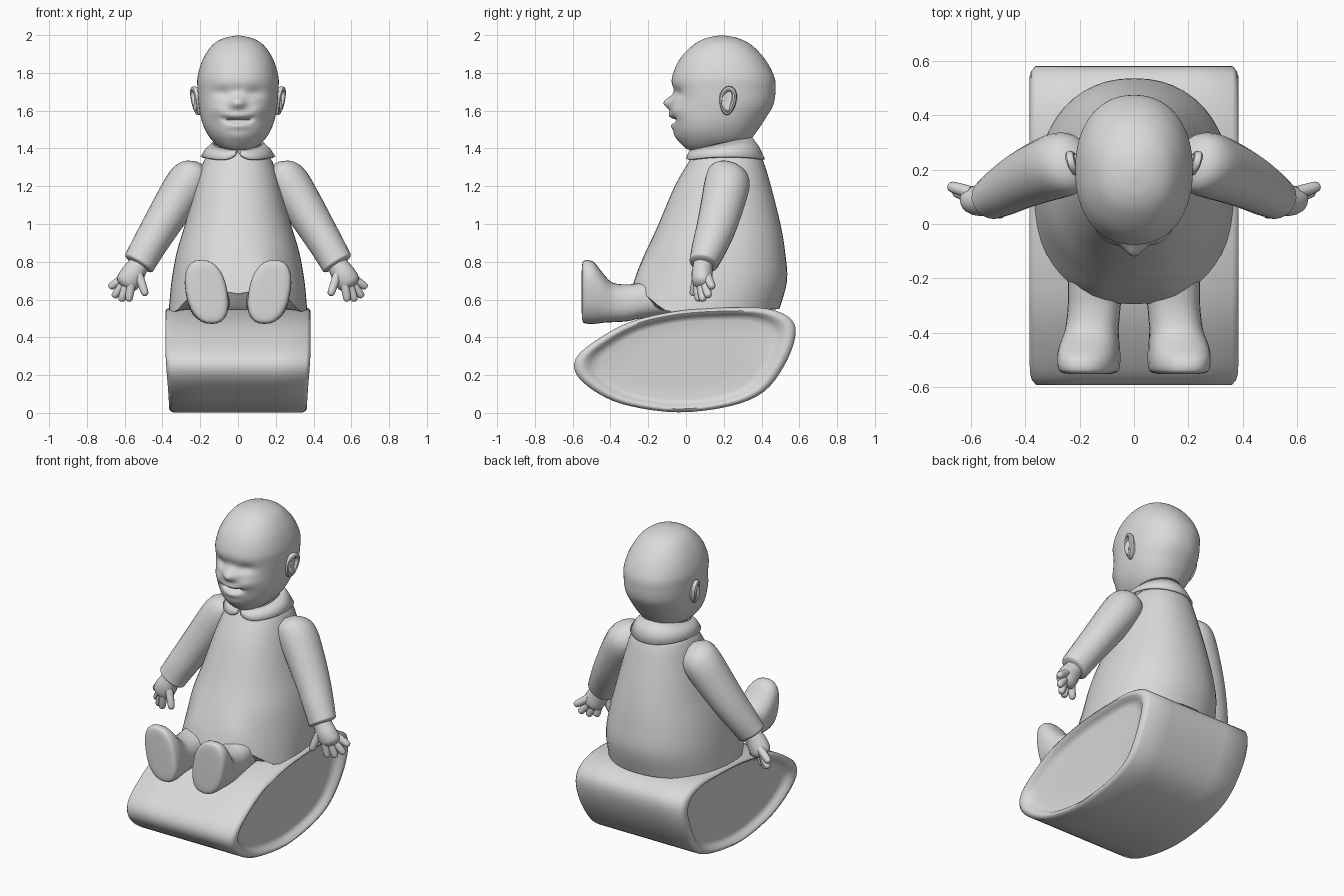
import bpy, bmesh, math
from mathutils import Vector

if "Cube" in bpy.data.objects:
    bpy.data.objects.remove(bpy.data.objects["Cube"])

grey = bpy.data.materials.new("plain_grey")
grey.diffuse_color = (0.7, 0.7, 0.7, 1)
grey.use_nodes = True
grey.node_tree.nodes["Principled BSDF"].inputs["Base Color"].default_value = grey.diffuse_color


def catmull(rows, n, closed=False):
    """Smoothly subdivide a list of equal-length rows."""
    rows = [Vector(r) for r in rows]
    m, out = len(rows), []
    pick = lambda i: rows[i % m] if closed else rows[max(0, min(m - 1, i))]
    for i in range(m if closed else m - 1):
        a, b, c, d = (pick(i + k) for k in (-1, 0, 1, 2))
        for k in range(n):
            t = k / n
            out.append(0.5 * (2 * b + (c - a) * t + (2 * a - 5 * b + 4 * c - d) * t * t
                              + (3 * b - a - 3 * c + d) * t ** 3))
    return out if closed else out + [rows[-1]]


def loft(name, rings, angle=40, cap=True, closed=True):
    """Skin a list of point rings."""
    bm = bmesh.new()
    vs = [[bm.verts.new(p) for p in r] for r in rings]
    n = len(rings[0])
    for a, b in zip(vs, vs[1:]):
        for i in range(n if closed else n - 1):
            j = (i + 1) % n
            bm.faces.new((a[i], a[j], b[j], b[i]))
    if cap:
        bm.faces.new(vs[0])
        bm.faces.new(vs[-1])
    bmesh.ops.recalc_face_normals(bm, faces=bm.faces)
    me = bpy.data.meshes.new(name)
    bm.to_mesh(me)
    bm.free()
    me.materials.append(grey)
    ob = bpy.data.objects.new(name, me)
    bpy.context.collection.objects.link(ob)
    bpy.ops.object.select_all(action='DESELECT')
    ob.select_set(True)
    bpy.context.view_layer.objects.active = ob
    bpy.ops.object.shade_smooth_by_angle(angle=math.radians(angle))
    return ob


def unit(i, n, e):
    """Point on a unit superellipse with exponent e."""
    s, c = math.sin(2 * math.pi * i / n), math.cos(2 * math.pi * i / n)
    return tuple(math.copysign(abs(v) ** (2 / e), v) for v in (s, c))


def oval(z, front, back, w, n, e=2.0):
    """Horizontal oval ring between a front and a back y."""
    c, r = (front + back) / 2, (back - front) / 2
    return [Vector((w * s, c - r * k, z)) for s, k in (unit(i, n, e) for i in range(n))]


def tube(name, rows, side, sub=3, n=20):
    """Tube through (x, y, z, radius towards y, other radius)."""
    rows = catmull(rows, sub)
    pts = [Vector(r[:3]) for r in rows]
    t = (pts[-1] - pts[0]).normalized()
    u = (Vector((0, 1, 0)) - t * t.y).normalized()
    v = t.cross(u)
    rings = []
    for p, r in zip(pts, rows):
        ring = []
        for i in range(n):
            a = 2 * math.pi * i / n
            q = p + u * r[3] * math.cos(a) + v * r[4] * math.sin(a)
            ring.append((side * q.x, q.y, q.z))
        rings.append(ring)
    return loft(name, rings)


def step(t):
    t = max(0, min(1, t))
    return t * t * (3 - 2 * t)


# Rocker base: side profile skinned across, with rounded rims and dished side panels
profile = [(-.585, .285), (-.575, .195), (-.46, .1), (-.3, .037), (-.04, .003), (.23, .035), (.41, .11),
           (.52, .25), (.578, .4), (.558, .495), (.44, .55), (.25, .558), (-.04, .54), (-.3, .48), (-.49, .375)]
profile = catmull(profile, 4, True)
half = [(.337, .5), (.34, .76), (.345, .82), (.36, .86), (.378, .9), (.384, .935), (.378, .97), (.362, 1)]
across = [(-x, s) for x, s in half] + [(-.2, 1), (0, 1), (.2, 1)] + half[::-1]
rings = []
for x, s in across:
    ring = []
    for p in profile:
        z = .28 + (p.y - .28) * s
        ring.append((x * (.95 + .05 * step(z / .35)), p.x * s - .012 * (1 - s), z))
    rings.append(ring)
loft("rocker_base", rings, 60)

# Dress: widening body with the hem lifted over the legs
dress_rows = [(1.43, .1, .31, .09), (1.38, .05, .375, .14), (1.33, .015, .41, .183), (1.2, -.06, .45, .225),
              (1.0, -.145, .5, .28), (.85, -.21, .525, .325), (.7, -.255, .535, .353), (.55, -.295, .495, .367)]
rings = [oval(*r, 48, 2.2) for r in catmull(dress_rows, 4)]
for ring in rings:
    for p in ring:
        lift = .095 * step((-.08 - p.y) / .17) + .04 * math.exp(-((abs(p.x) - .14) / .07) ** 2) * (p.y < 0)
        p.z += (lift - .015 * (p.y < .3)) * step((.95 - p.z) / .4)
hem = rings[-1]
for s, drop in ((.97, .15), (.9, .7), (.82, 1)):
    rings.append([Vector((p.x * s, .1 + (p.y - .1) * s, p.z + (.545 - p.z) * drop)) for p in hem])
loft("dress", rings)

# Neck
loft("neck", [oval(1.36, .06, .34, .12, 24), oval(1.5, .08, .33, .12, 24)])

# Collar: thin sloping band with rounded lapels at the front
top, mid, low = [], [], []
for i in range(73):
    a = 2 * math.pi * i / 72
    d = min(a, 2 * math.pi - a) / .6
    f = math.sqrt(max(0, 1 - (1 - min(1, d)) ** 2)) * .96 + .04
    s, c = math.sin(a), -math.cos(a)
    t = Vector((.13 * s, .19 + .155 * c, 1.425 + .033 * c))
    b = Vector((.193 * s, .203 + .21 * c, 1.335 + .02 * s * s + .006 * max(0, c)))
    top.append(t)
    mid.append(t.lerp(b, f * .5) + Vector((.004 * s, .004 * c, .005)))
    low.append(t.lerp(b, f))
collar = loft("collar", [top, mid, low], cap=False, closed=False)
solid = collar.modifiers.new("thickness", 'SOLIDIFY')
solid.thickness = .012
solid.offset = 0

# Head: oval rings, with the face pushed in and out by soft bumps
head_rows = [(1.388, .04, .16, .03), (1.40, .0, .24, .085), (1.44, -.035, .33, .135), (1.49, -.06, .375, .17),
             (1.55, -.07, .415, .193), (1.63, -.07, .462, .208), (1.71, -.075, .474, .214),
             (1.78, -.073, .467, .214), (1.87, -.035, .42, .187), (1.945, .035, .35, .138),
             (1.982, .1, .28, .08), (1.997, .17, .21, .015)]
# each bump: x, z, push, x spread, z spread
bumps = [(.085, 1.69, .022, .055, .035), (.085, 1.66, -.012, .04, .02), (.1, 1.605, -.022, .055, .04),
         (0, 1.64, -.05, .042, .034), (0, 1.705, .01, .035, .03), (0, 1.575, -.02, .06, .02),
         (0, 1.518, -.012, .05, .018), (0, 1.465, -.01, .06, .035)]
rings = [oval(*r, 96, 2.2) for r in catmull(head_rows, 7)]
for p in (p for ring in rings for p in ring):
    if p.y < .15:
        x, z, dy = abs(p.x), p.z, 0
        for bx, bz, amp, sx, sz in bumps:
            dy += amp * math.exp(-((x - bx) / sx) ** 2 - ((z - bz) / sz) ** 2)
        # smiling mouth groove
        dy += .035 * math.exp(-((z - 1.546 - 2 * x * x) / .011) ** 2 - (x / .075) ** 4)
        p.y += dy * step((.15 - p.y) / .1)
loft("head", rings, 75)

for side, label in ((-1, "left"), (1, "right")):
    # Ear: a rim loop around a thin shell
    rim = []
    for i in range(28):
        a = 2 * math.pi * i / 28
        wide = 1 + .25 * math.sin(a)
        c = Vector((.22 + .012 * math.sin(a) + .012 * math.cos(a),
                    .222 + .032 * wide * math.cos(a) + .006 * math.sin(a), 1.653 + .063 * math.sin(a)))
        out = Vector((0, math.cos(a), math.sin(a)))
        rim.append([c + .014 * (out * math.cos(k * math.pi / 4) + Vector((1.2 * math.sin(k * math.pi / 4), 0, 0)))
                    for k in range(8)])
    rim.append(rim[0])
    loft(label + "_ear_rim", [[(side * p.x, p.y, p.z) for p in r] for r in rim], cap=False)
    tube(label + "_ear_shell", [(.19, .22, 1.65, .035, .06), (.215, .222, 1.652, .035, .06),
                                (.229, .224, 1.654, .03, .05), (.227, .224, 1.654, .01, .02)], side)

    # Sleeve
    tube(label + "_sleeve", [(.2, .225, 1.315, .03, .03), (.222, .225, 1.285, .095, .085),
                             (.262, .22, 1.225, .12, .112), (.335, .195, 1.11, .116, .108),
                             (.415, .16, .98, .105, .098), (.475, .125, .88, .093, .091),
                             (.515, .1, .81, .08, .087), (.526, .092, .79, .074, .083),
                             (.532, .088, .783, .045, .05)], side)

    # Hand: palm, four fingers and thumb
    tube(label + "_palm", [(.51, .095, .81, .052, .052), (.535, .088, .77, .053, .057), (.56, .085, .73, .056, .064),
                           (.588, .088, .685, .052, .062), (.6, .09, .665, .028, .033)], side)
    digits = [((.6, .115, .72), (.682, .14, .662)), ((.6, .1, .69), (.66, .12, .612)),
              ((.59, .08, .68), (.62, .09, .59)), ((.565, .06, .68), (.58, .068, .59)),
              ((.525, .06, .73), (.488, .035, .62))]
    for k, (a, b) in enumerate(digits):
        a, b = Vector(a), Vector(b)
        tube("%s_digit_%d" % (label, k + 1),
             [(*a.lerp(b, t), r, r) for t, r in ((0, .024), (.5, .023), (.85, .02), (.96, .014), (1, .004))],
             side, 2, 10)

    # Leg and upright foot: rings along y as (y, bottom, top, centre x, half width)
    leg_rows = [(-.552, .53, .75, .165, .05), (-.549, .49, .79, .165, .085), (-.535, .474, .808, .166, .106),
                (-.49, .471, .8, .166, .111), (-.44, .477, .74, .163, .107), (-.39, .48, .69, .155, .099),
                (-.31, .485, .68, .147, .097), (-.24, .5, .69, .143, .1), (-.08, .52, .72, .14, .1)]
    rings = []
    for y, lo, hi, cx, w in catmull(leg_rows, 3):
        tilt = .16 * step((-.33 - y) / .15)
        ring = []
        for i in range(28):
            up, across = unit(i, 28, 2.4)
            dz = (hi - lo) / 2 * up
            ring.append((side * (cx + w * across + tilt * dz), y, (lo + hi) / 2 + dz))
        rings.append(ring)
    loft(label + "_leg", rings, 65)
